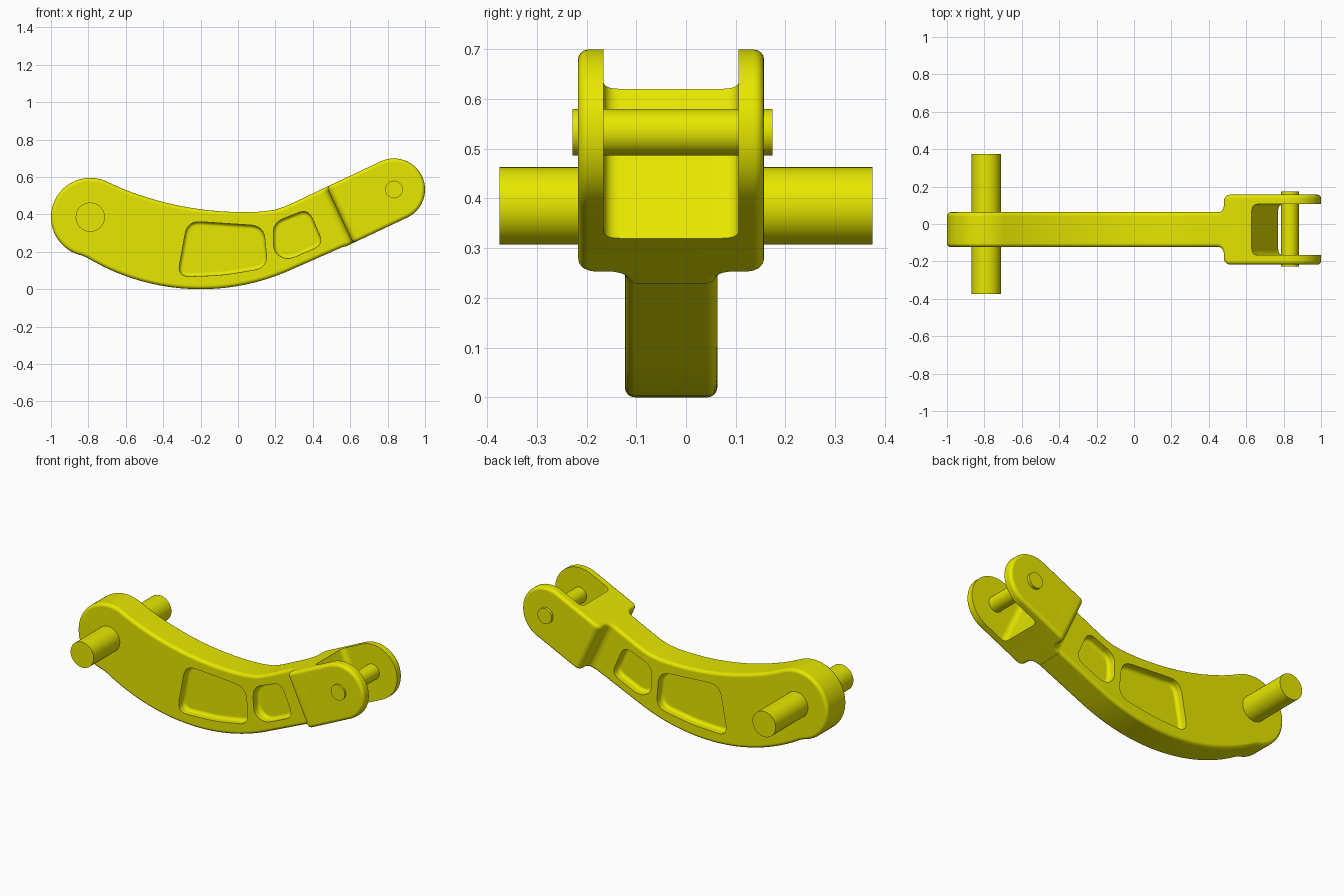
import bpy
import bmesh
from math import sin, cos, radians
from mathutils import Vector

cube = bpy.data.objects.get("Cube")
if cube:
    bpy.data.objects.remove(cube, do_unlink=True)

yellow = bpy.data.materials.new("yellow_paint")
yellow.use_nodes = True
colour = (0.8, 0.8, 0.0, 1)
yellow.diffuse_color = colour
yellow.node_tree.nodes["Principled BSDF"].inputs["Base Color"].default_value = colour

MID = -0.03                      # middle plane of the lever
TILT = radians(25.2)             # slope of the fork
BIG, SMALL = (-0.79, 0.385), (0.834, 0.533)
R_BIG, R_FORK = 0.21, 0.166
HALF_ARM, HALF_FORK = 0.093, 0.187


def fork_xz(u, v):
    """Point in the fork's tilted frame, measured from the small pin."""
    return (SMALL[0] + u * cos(TILT) - v * sin(TILT),
            SMALL[1] + u * sin(TILT) + v * cos(TILT))


def arc(centre, r, start, end, steps):
    angles = [radians(start + (end - start) * i / steps) for i in range(steps + 1)]
    return [(centre[0] + r * cos(a), centre[1] + r * sin(a)) for a in angles]


def rounded(corners, r, steps=6):
    """Polygon with its corners rounded, never past the middle of a side."""
    out = []
    for i, c in enumerate(corners):
        p = Vector(c)
        before = Vector(corners[i - 1]) - p
        after = Vector(corners[(i + 1) % len(corners)]) - p
        a = p + before.normalized() * min(r, before.length * 0.45)
        b = p + after.normalized() * min(r, after.length * 0.45)
        for k in range(steps + 1):
            t = k / steps
            out.append(tuple(a * (1 - t) ** 2 + p * 2 * t * (1 - t) + b * t * t))
    return out


def prism(name, points, place, low, high):
    """Extrude a flat profile; place maps (a, b, depth) to space."""
    bm = bmesh.new()
    near, far = [[bm.verts.new(place(a, b, d)) for a, b in points] for d in (low, high)]
    bm.faces.new(near[::-1])
    bm.faces.new(far)
    n = len(points)
    for i in range(n):
        j = (i + 1) % n
        bm.faces.new((near[i], near[j], far[j], far[i]))
    if bm.calc_volume(signed=True) < 0:
        bmesh.ops.reverse_faces(bm, faces=bm.faces)
    mesh = bpy.data.meshes.new(name)
    bm.to_mesh(mesh)
    bm.free()
    mesh.materials.append(yellow)
    obj = bpy.data.objects.new(name, mesh)
    bpy.context.collection.objects.link(obj)
    return obj


def across(a, b, d):             # profile in x-z, depth along y
    return (a, d, b)


def along_fork(a, b, d):         # profile in fork length and y, depth across fork
    x, z = fork_xz(a, d)
    return (x, b, z)


def select(obj):
    bpy.ops.object.select_all(action="DESELECT")
    obj.select_set(True)
    bpy.context.view_layer.objects.active = obj


def apply(obj, kind, **settings):
    select(obj)
    mod = obj.modifiers.new(kind.title(), kind)
    for key, value in settings.items():
        setattr(mod, key, value)
    bpy.ops.object.modifier_apply(modifier=mod.name)


def round_edges(obj, width):
    apply(obj, "BEVEL", width=width, segments=4, limit_method="ANGLE",
          angle_limit=radians(50))


def cut(obj, cutter):
    apply(obj, "BOOLEAN", operation="DIFFERENCE", solver="EXACT", object=cutter)
    bpy.data.objects.remove(cutter, do_unlink=True)


def finish(obj):
    select(obj)
    bpy.ops.object.shade_smooth_by_angle(angle=radians(35))
    obj.modifiers.new("Weighted normals", "WEIGHTED_NORMAL").keep_sharp = True


# Curved arm: round end, hollow top, bowed underside
outline = arc(BIG, R_BIG, 258, 62, 32)
outline += arc((0.03, 2.152), 1.74, 248.1, 273.3, 16)
outline += [(0.2, 0.425), (0.25, 0.442), (0.3, 0.464)]
outline += [fork_xz(-0.2, R_FORK), fork_xz(-0.2, -R_FORK)]
outline += arc((-0.2, 1.18), 1.18, 295, 239, 22)
arm = prism("arm", outline, across, MID - HALF_ARM, MID + HALF_ARM)
round_edges(arm, 0.02)

# Two pockets sunk into each face of the arm
large_pocket = rounded([(-0.27, 0.365), (0.137, 0.338), (0.158, 0.115),
                        (-0.08, 0.075), (-0.325, 0.065)], 0.07)
small_pocket = rounded([(0.188, 0.355), (0.375, 0.43), (0.458, 0.24),
                        (0.265, 0.155), (0.19, 0.195)], 0.055)
for side in (-1, 1):
    for shape in (large_pocket, small_pocket):
        cutter = prism("pocket_cutter", shape, across,
                       MID + side * 0.043, MID + side * 0.2)
        round_edges(cutter, 0.02)
        cut(arm, cutter)
finish(arm)

# Fork with rounded tip, slotted to leave two cheeks
tip = [fork_xz(u, v) for u, v in arc((0, 0), R_FORK, -90, 90, 28)]
fork = prism("fork", tip + [fork_xz(-0.24, R_FORK), fork_xz(-0.24, -R_FORK)],
             across, MID - HALF_FORK, MID + HALF_FORK)
round_edges(fork, 0.02)
slot = rounded([(-0.148, MID - 0.136), (0.4, MID - 0.136),
                (0.4, MID + 0.136), (-0.148, MID + 0.136)], 0.035)
cut(fork, prism("slot_cutter", slot, along_fork, -0.4, 0.4))
finish(fork)

# Shoulder flaring from the arm to the full width of the fork
half = [(-0.38, 0.085)]
half += arc((-0.355, HALF_ARM + 0.035), 0.035, -90, 0, 6)
half += arc((-0.285, HALF_FORK - 0.035), 0.035, 180, 90, 6)
half += [(-0.2, HALF_FORK)]
profile = [(u, MID + y) for u, y in half] + [(u, MID - y) for u, y in half[::-1]]
shoulder = prism("fork_shoulder", profile, along_fork, -R_FORK, R_FORK)
round_edges(shoulder, 0.02)
finish(shoulder)

# Pins
for name, centre, r, low, high in (("pivot_pin", BIG, 0.078, -0.375, 0.375),
                                   ("fork_pin", SMALL, 0.047, -0.228, 0.174)):
    circle = arc(centre, r, 0, 360, 40)[:-1]
    finish(prism(name, circle, across, low, high))
